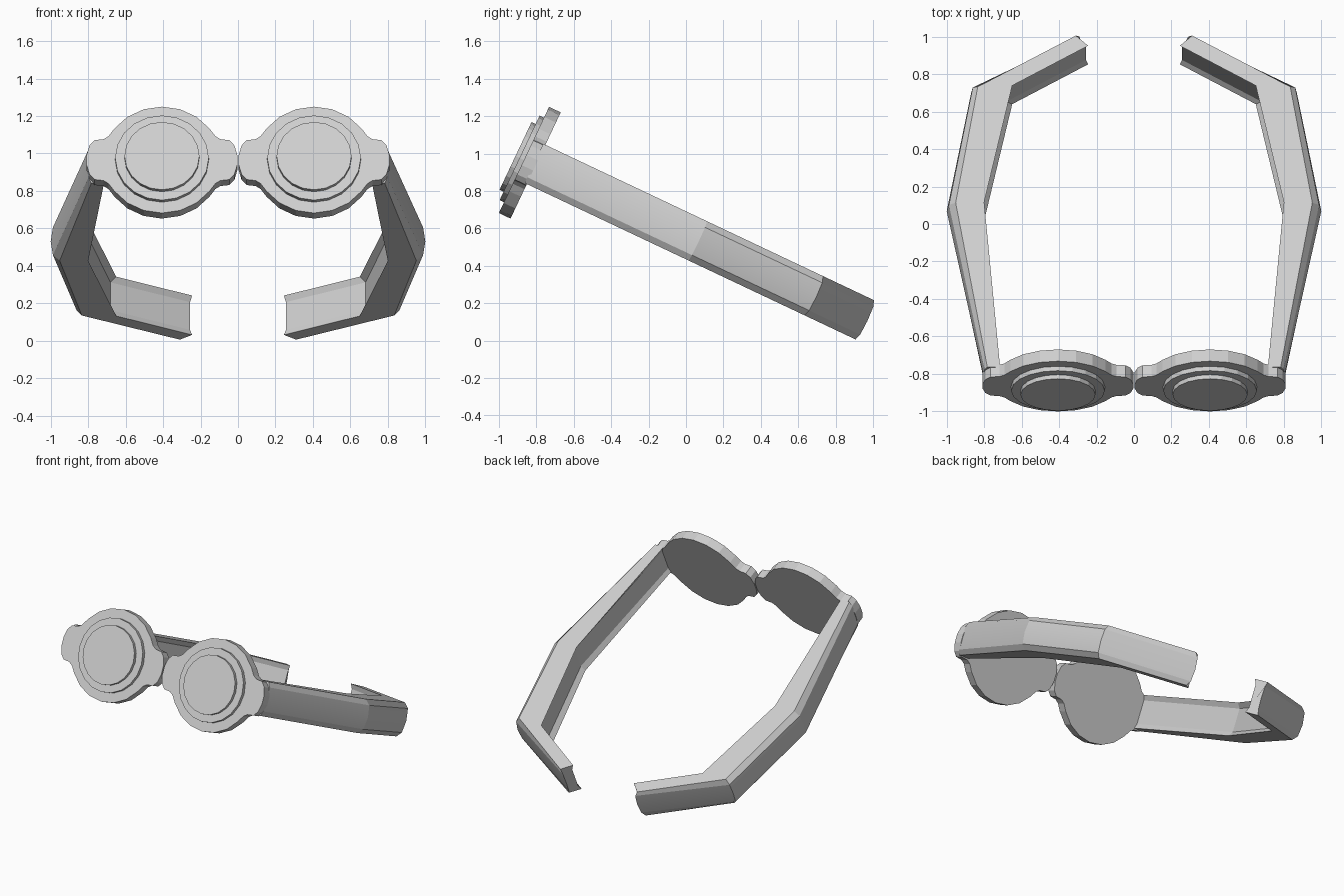
import bpy, bmesh, math
from mathutils import Matrix

if "Cube" in bpy.data.objects:
    bpy.data.objects.remove(bpy.data.objects["Cube"])

grey = bpy.data.materials.new("light_grey")
grey.use_nodes = True
grey.diffuse_color = (0.62, 0.62, 0.62, 1)
grey.node_tree.nodes["Principled BSDF"].inputs["Base Color"].default_value = (0.62, 0.62, 0.62, 1)

# Everything is laid out level (x, depth, height), then pitched down to the back
PITCH = Matrix.Rotation(math.radians(-25.3), 4, 'X')
LENS_X, LENS_Z = 0.406, 0.503


def loft(name, rings):
    """Skin closed rings of points, cap both ends and mirror across x."""
    bm = bmesh.new()
    loops = [[bm.verts.new(p) for p in ring] for ring in rings]
    for a, b in zip(loops, loops[1:]):
        for i in range(len(a)):
            j = (i + 1) % len(a)
            bm.faces.new((a[i], a[j], b[j], b[i]))
    bm.faces.new(loops[0])
    bm.faces.new(loops[-1])
    bmesh.ops.recalc_face_normals(bm, faces=bm.faces)
    bm.transform(PITCH)
    mesh = bpy.data.meshes.new(name)
    bm.to_mesh(mesh)
    bm.free()
    mesh.materials.append(grey)
    obj = bpy.data.objects.new(name, mesh)
    bpy.context.collection.objects.link(obj)
    obj.modifiers.new("mirror", 'MIRROR').use_mirror_merge = False
    return obj


def plate(name, outline, front, back):
    return loft(name, [[(LENS_X + x, d, LENS_Z + z) for x, z in outline]
                       for d in (front, back)])


def circle(radius, first=0, last=19):
    return [(radius * math.cos(math.radians(18 * i)), radius * math.sin(math.radians(18 * i)))
            for i in range(first, last + 1)]


# Lens frame: a disc with a rounded lug on each side
lug = [(0.402, 0.03), (0.387, 0.085), (0.36, 0.116), (0.312, 0.122), (0.285, 0.14)]
upper = lug + circle(0.314, 2, 8) + [(-x, z) for x, z in reversed(lug)]
plate("lens_frame", upper + [(-x, -z) for x, z in upper], -1.196, -1.127)

# Stepped lens discs
plate("lens_rim", circle(0.25), -1.222, -1.19)
plate("lens", circle(0.2), -1.246, -1.21)

# Strap: stations of inner edge, outer edge and outer bulge, as (x, depth)
stations = [
    ((0.715, -1.14), (0.783, -1.14), (0.803, -1.14)),
    ((0.800, -0.167), (0.952, -0.17), (1.0, -0.165)),
    ((0.650, 0.522), (0.834, 0.515), (0.870, 0.53)),
    ((0.245, 0.757), (0.31, 0.817), (0.285, 0.832)),
]
MID, HALF, STEP = 0.509, 0.116, 0.082


def mix(a, b, t):
    return tuple(p + (q - p) * t for p, q in zip(a, b))


def section(inner, outer, bulge):
    # Hollowed inner side, chamfered and slightly domed outer side
    groove = mix(inner, outer, 0.17)
    shoulder = mix(outer, bulge, 0.75)
    half = [(inner, HALF), (outer, HALF), (shoulder, STEP), (bulge, 0),
            (shoulder, -STEP), (outer, -HALF), (inner, -HALF),
            (groove, -STEP), (groove, STEP)]
    return [(x, d, MID + h) for (x, d), h in half]


strap = loft("strap", [section(*s) for s in stations])
bpy.context.view_layer.objects.active = strap
strap.select_set(True)
bpy.ops.object.shade_smooth_by_angle(angle=math.radians(15))
